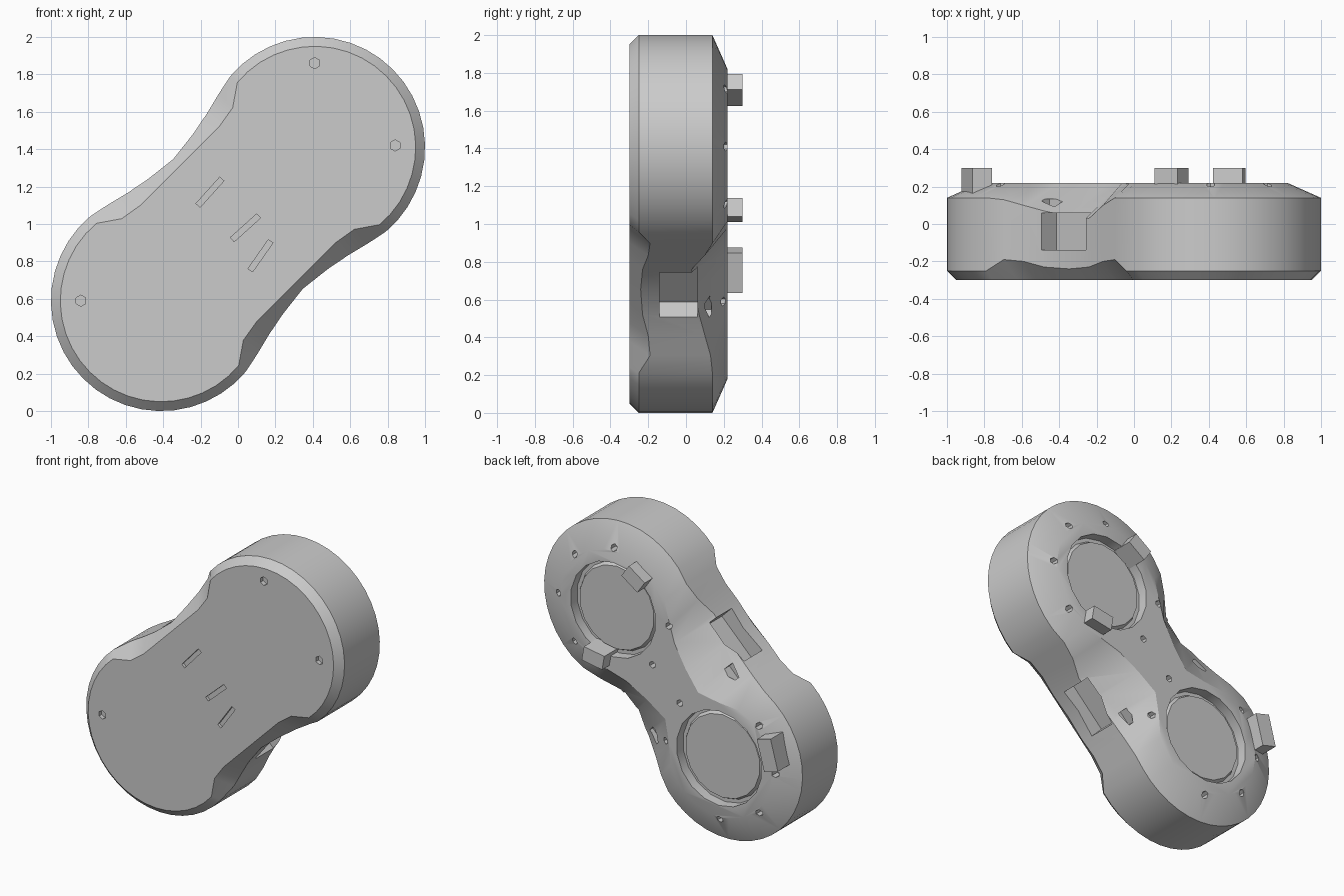
import bpy, bmesh
from math import sin, cos, pi, radians, sqrt
from mathutils import Matrix, Vector

old = bpy.data.objects.get("Cube")
if old:
    bpy.data.objects.remove(old)

grey = bpy.data.materials.new("plain_grey")
grey.use_nodes = True
tone = (0.6, 0.6, 0.6, 1)
grey.diffuse_color = tone
grey.node_tree.nodes["Principled BSDF"].inputs["Base Color"].default_value = tone

LOBE = 0.58      # lobe centre distance along the tilted long axis
STATIONS = [0.42, 0.3, 0.17, 0, -0.17, -0.3, -0.42]


def place(u, v, y):
    """Long axis u, cross axis v, depth y -> world."""
    return Vector(((u - v) / sqrt(2), y, 1 + (u + v) / sqrt(2)))


def make_object(name, bm):
    bmesh.ops.recalc_face_normals(bm, faces=bm.faces[:])
    mesh = bpy.data.meshes.new(name)
    bm.to_mesh(mesh)
    bm.free()
    mesh.materials.append(grey)
    obj = bpy.data.objects.new(name, mesh)
    bpy.context.collection.objects.link(obj)
    return obj


def smooth(obj):
    bpy.ops.object.select_all(action='DESELECT')
    obj.select_set(True)
    bpy.context.view_layer.objects.active = obj
    bpy.ops.object.shade_smooth_by_angle(angle=radians(28))


def ring(radius, y, widths, depths):
    """Two lobes joined by a waist with its own widths and depths."""
    pts = []
    waist = list(zip(STATIONS, widths, depths))
    for side in (1, -1):
        for i in range(23):
            a = radians(-95 + 190 * i / 22)
            pts.append(place(side * (LOBE + radius * cos(a)), side * radius * sin(a), y))
        for u, w, d in (waist if side == 1 else waist[::-1]):
            pts.append(place(u, side * w, d))
    return pts


def box(bm, x, y, z, size, turn=0):
    m = (Matrix.Translation((x, y, z)) @ Matrix.Rotation(radians(turn), 4, 'Y')
         @ Matrix.Diagonal((*size, 1)))
    bmesh.ops.create_cube(bm, size=1, matrix=m)


def drum(bm, x, y, z, radius, depth, sides, top=None):
    m = Matrix.Translation((x, y, z)) @ Matrix.Rotation(-pi / 2, 4, 'X')
    bmesh.ops.create_cone(bm, cap_ends=True, segments=sides, radius1=radius,
                          radius2=radius if top is None else top, depth=depth, matrix=m)


# Casing: four rings from front face to back face
side_w = [0.565, 0.535, 0.51, 0.49, 0.51, 0.535, 0.565]
rings = [
    ring(0.54, -0.3, [0.46] + [0.44] * 5 + [0.46], [-0.3] * 7),
    ring(0.59, -0.25, side_w, [-0.19, -0.2, -0.23, -0.24, -0.23, -0.2, -0.19]),
    ring(0.59, 0.14, side_w, [0.14, 0.1, 0.03, 0.04, 0.07, 0.1, 0.13]),
    ring(0.41, 0.22, [0.4, 0.33, 0.26, 0.21, 0.18, 0.27, 0.37], [0.22] * 7),
]
bm = bmesh.new()
loops = [[bm.verts.new(p) for p in r] for r in rings]
n = len(loops[0])
for a, b in zip(loops, loops[1:]):
    for i in range(n):
        j = (i + 1) % n
        bm.faces.new((a[i], a[j], b[j], b[i]))
bm.faces.new(loops[0])
bm.faces.new(loops[-1])
casing = make_object("casing", bm)

# Cutters: round wells, screw holes, side ports, small nicks
bm = bmesh.new()
for side in (1, -1):
    c = place(side * LOBE, 0, 0.2)
    drum(bm, c.x, 0.2, c.z, 0.33, 0.1, 18)
    for deg in (0, 45, 90, 180, 225, 315):
        a = radians(deg)
        drum(bm, c.x + side * 0.43 * cos(a), 0.2, c.z + side * 0.43 * sin(a), 0.024, 0.08, 6)
    p = place(-0.02, side * 0.5, -0.04)
    box(bm, p.x, p.y, p.z, (0.33, 0.2, 0.2), -45)
    p = place(-0.2, side * 0.42, 0.1)
    box(bm, p.x, p.y, p.z, (0.1, 0.07, 0.06), -45)
for x, z in ((0.41, 1.86), (0.84, 1.42), (-0.84, 0.59)):
    drum(bm, x, -0.3, z, 0.03, 0.06, 6)
for x, z, turn in ((-0.15, 1.17, -48), (0.04, 0.98, -42), (0.12, 0.83, -55)):
    box(bm, x, -0.3, z, (0.19, 0.04, 0.03), turn)
cutter = make_object("cutter", bm)
cutter.hide_render = True

mod = casing.modifiers.new("openings", 'BOOLEAN')
mod.operation = 'DIFFERENCE'
mod.solver = 'EXACT'
mod.object = cutter
bpy.context.view_layer.objects.active = casing
bpy.ops.object.modifier_apply(modifier=mod.name)
bpy.data.objects.remove(cutter)
smooth(casing)

# Raised discs inside the wells
for name, side in (("upper_disc", 1), ("lower_disc", -1)):
    bm = bmesh.new()
    c = place(side * LOBE, 0, 0)
    drum(bm, c.x, 0.16, c.z, 0.31, 0.04, 18, 0.29)
    smooth(make_object(name, bm))

# Retaining clips around the wells
clips = (
    ("upper_clip", 0.2, 1.71, (0.15, 0.16, 0.1), -35),
    ("middle_clip", 0.51, 1.075, (0.16, 0.16, 0.1), -10),
    ("lower_clip", -0.84, 0.755, (0.11, 0.18, 0.22), 15),
)
for name, x, z, size, turn in clips:
    bm = bmesh.new()
    box(bm, x, 0.3 - size[1] / 2, z, size, turn)
    make_object(name, bm)
